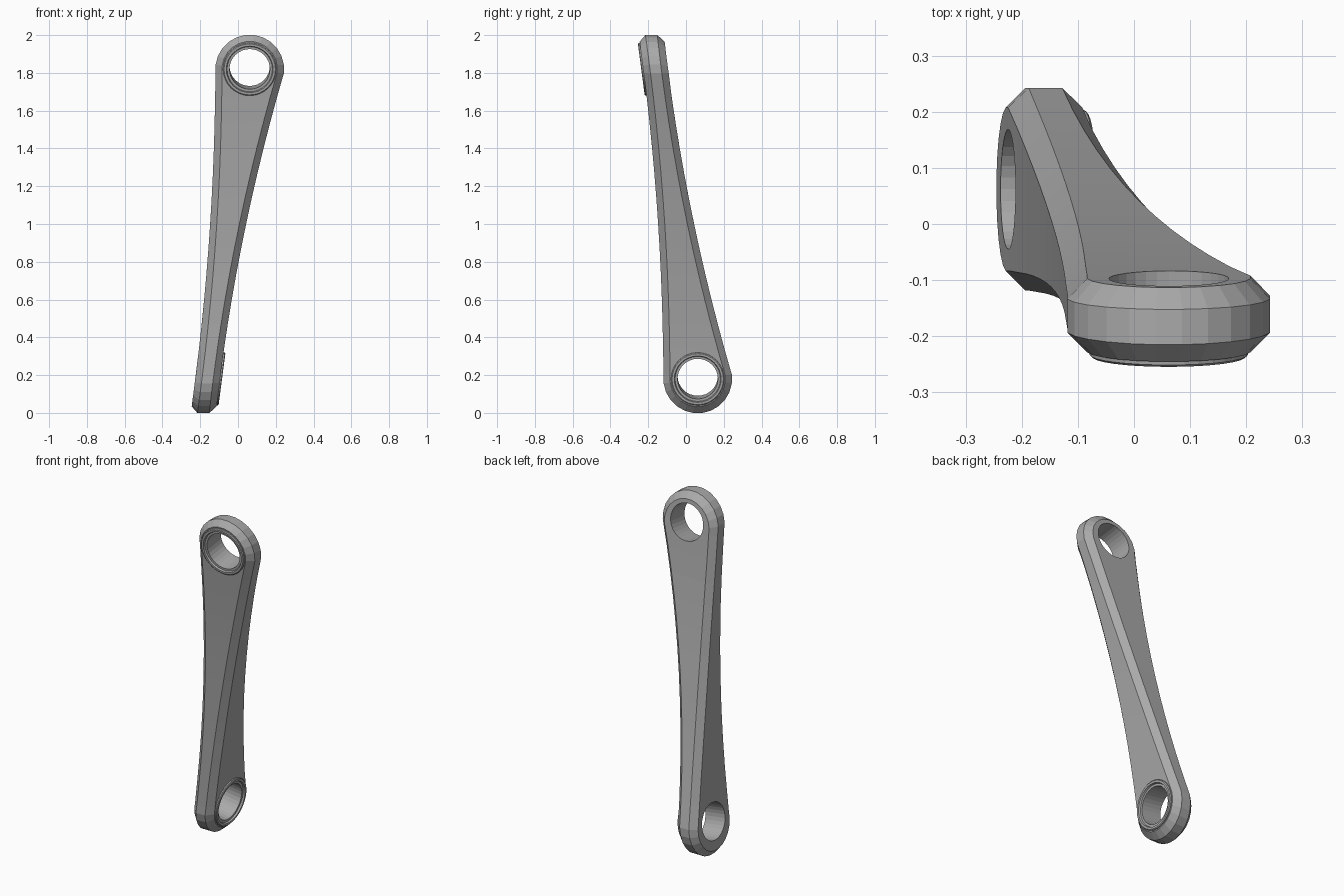
import bpy, bmesh
from math import sin, cos, pi, radians, sqrt
from mathutils import Vector, Matrix

if "Cube" in bpy.data.objects:
    bpy.data.objects.remove(bpy.data.objects["Cube"], do_unlink=True)

metal = bpy.data.materials.new("grey_metal")
metal.use_nodes = True
metal.diffuse_color = (0.4, 0.4, 0.4, 1)
metal.node_tree.nodes["Principled BSDF"].inputs["Base Color"].default_value = (0.4, 0.4, 0.4, 1)

EYE, EYE_Z, RADIUS, HOLE, CHAMFER = 0.062, 1.82, 0.182, 0.107, 0.035
TILT = radians(7.5)


def span(z):
    """Edges of the flared profile, wide and round at the upper end."""
    if z > EYE_Z - 0.025:
        half = sqrt(RADIUS ** 2 - (z - EYE_Z) ** 2)
        return EYE - half, EYE + half
    return -0.12 - 0.13 * (1 - z / 1.85) ** 2, -0.117 + 0.11 * z + 0.05 * z * z


def make_object(name, bm):
    bmesh.ops.recalc_face_normals(bm, faces=bm.faces)
    mesh = bpy.data.meshes.new(name)
    bm.to_mesh(mesh)
    bm.free()
    mesh.materials.append(metal)
    obj = bpy.data.objects.new(name, mesh)
    bpy.context.collection.objects.link(obj)
    return obj


def lathe(name, profile, matrix, segments=32):
    """Spin a closed (radius, height) loop round the local z axis."""
    bm = bmesh.new()
    rings = [[bm.verts.new((r * cos(2 * pi * i / segments), r * sin(2 * pi * i / segments), h))
              for r, h in profile] for i in range(segments)]
    n = len(profile)
    for i in range(segments):
        a, b = rings[i], rings[(i + 1) % segments]
        for k in range(n):
            bm.faces.new((a[k], a[(k + 1) % n], b[(k + 1) % n], b[k]))
    bm.transform(matrix)
    return make_object(name, bm)


# Arm: rectangular sections, flaring in x at the top and in y at the bottom
cap = [EYE_Z + RADIUS * sin(radians(-7.5 + 15 * k)) for k in range(7)]
low, high = 2 - cap[0], cap[0]
levels = [2 - z for z in reversed(cap)]
levels += [low + (high - low) * k / 12 for k in range(1, 12)] + cap

bm = bmesh.new()
sections = []
for z in levels:
    x0, x1 = span(z)
    y0, y1 = span(2 - z)
    sections.append([bm.verts.new((x, y, z)) for x, y in ((x0, y0), (x1, y0), (x1, y1), (x0, y1))])
for a, b in zip(sections, sections[1:]):
    for k in range(4):
        j = (k + 1) % 4
        bm.faces.new((a[k], a[j], b[j], b[k]))
bm.faces.new(sections[0][::-1])
bm.faces.new(sections[-1])
bmesh.ops.recalc_face_normals(bm, faces=bm.faces)

# Chamfer the long rims
rims = [e for e in bm.edges if e.calc_face_angle(0) > radians(60)]
bmesh.ops.bevel(bm, geom=rims, offset=CHAMFER, offset_type='OFFSET', segments=1,
                affect='EDGES', clamp_overlap=False)
arm = make_object("arm", bm)

# Eyes: through hole and raised collar at each end
ends = (
    ("upper", Vector((EYE, -span(2 - EYE_Z)[0] * -1, EYE_Z)), Vector((0, -cos(TILT), -sin(TILT)))),
    ("lower", Vector((span(2 - EYE_Z)[1], EYE, 2 - EYE_Z)), Vector((cos(TILT), 0, -sin(TILT)))),
)
collar = [(0.141, -0.02), (0.141, 0.007), (0.136, 0.011), (0.124, 0.011),
          (0.119, -0.002), (HOLE, -0.004), (HOLE, -0.02)]
for name, centre, axis in ends:
    frame = Matrix.Translation(centre) @ axis.to_track_quat('Z', 'Y').to_matrix().to_4x4()
    bm = bmesh.new()
    bmesh.ops.create_cone(bm, cap_ends=True, segments=32, radius1=HOLE, radius2=HOLE,
                          depth=0.6, matrix=frame)
    cutter = make_object(name + "_hole_cutter", bm)
    cutter.hide_render = True
    cutter.hide_viewport = True
    cut = arm.modifiers.new(name + "_hole", 'BOOLEAN')
    cut.operation = 'DIFFERENCE'
    cut.object = cutter
    lathe(name + "_collar", collar, frame)
